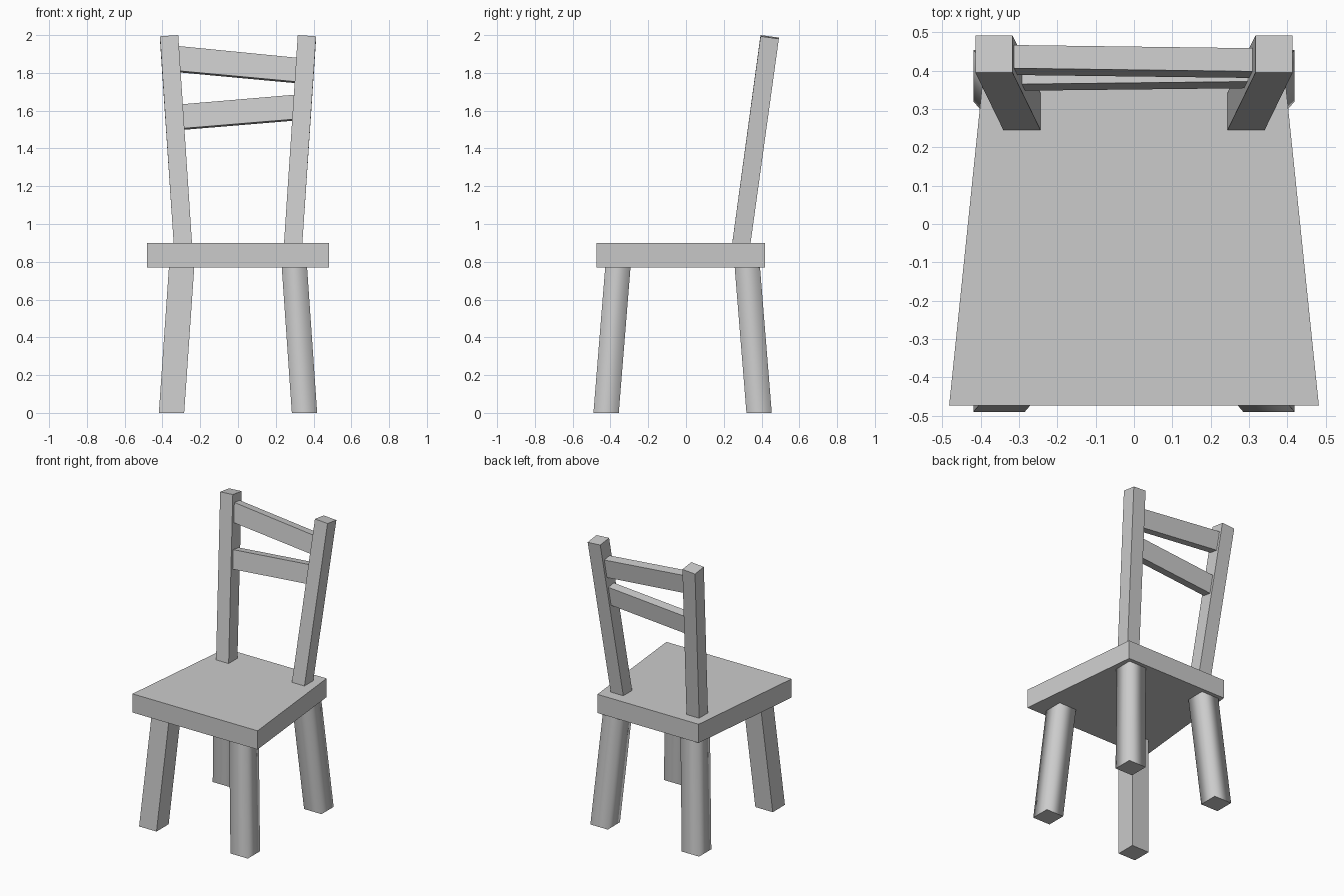
import bpy
from mathutils import Vector

if "Cube" in bpy.data.objects:
    bpy.data.objects.remove(bpy.data.objects["Cube"])


def loft(name, lower, upper, smooth_sides=False):
    """Six-sided solid joining two matching quads."""
    mesh = bpy.data.meshes.new(name)
    faces = [(3, 2, 1, 0), (4, 5, 6, 7)]
    faces += [(i, (i + 1) % 4, (i + 1) % 4 + 4, i + 4) for i in range(4)]
    mesh.from_pydata([Vector(p) for p in lower + upper], [], faces)
    for f in list(mesh.polygons)[2:]:
        f.use_smooth = smooth_sides
    obj = bpy.data.objects.new(name, mesh)
    bpy.context.collection.objects.link(obj)
    # consistent outward faces, also for mirrored parts
    import bmesh
    bm = bmesh.new()
    bm.from_mesh(mesh)
    bmesh.ops.recalc_face_normals(bm, faces=bm.faces)
    bm.to_mesh(mesh)
    bm.free()
    return obj


def rect(cx, cy, z, half):
    return [(cx - half, cy - half, z), (cx + half, cy - half, z),
            (cx + half, cy + half, z), (cx - half, cy + half, z)]


# Seat: slab narrowing toward the back
def seat_outline(z):
    return [(-0.482, -0.473, z), (0.482, -0.473, z), (0.39, 0.418, z), (-0.39, 0.418, z)]


loft("seat", seat_outline(0.77), seat_outline(0.90))

# Splayed square legs, softly shaded
for side, s in (("left", -1), ("right", 1)):
    for end, y0, y1 in (("front", -0.423, -0.36), ("back", 0.387, 0.324)):
        loft(f"{end}_leg_{side}",
             rect(s * 0.352, y0, 0.0, 0.067), rect(s * 0.298, y1, 0.78, 0.067),
             smooth_sides=(side, end) != ("left", "front"))

# Back posts: lean outward and backward, end cut square to the lean
LEAN, SPLAY = 0.1345, 0.067
for side, s in (("left", -1), ("right", 1)):
    top = []
    for x, y, z in rect(s * 0.365, 0.443, 2.0, 0.0485):
        inner_x, front_y = 0.3165, 0.3945
        top.append((x, y, z - SPLAY * (abs(x) - inner_x) - LEAN * (y - front_y)))
    loft(f"back_post_{side}", rect(s * 0.2915, 0.292, 0.89, 0.0485), top)

# Crooked slats lying in the leaning plane of the posts
THICK = Vector((0, 0.991, -0.133)) * 0.061


def slat(name, x, left, right):
    ends = []
    for px, (z0, z1) in ((-x, left), (x, right)):
        front = [Vector((px, 0.266 + (z - 0.9) * LEAN, z)) for z in (z0, z1)]
        ends.append([front[0], front[0] + THICK, front[1] + THICK, front[1]])
    loft(name, ends[0], ends[1])


slat("upper_slat", 0.335, (1.813, 1.944), (1.751, 1.878))
slat("lower_slat", 0.32, (1.504, 1.632), (1.557, 1.686))
